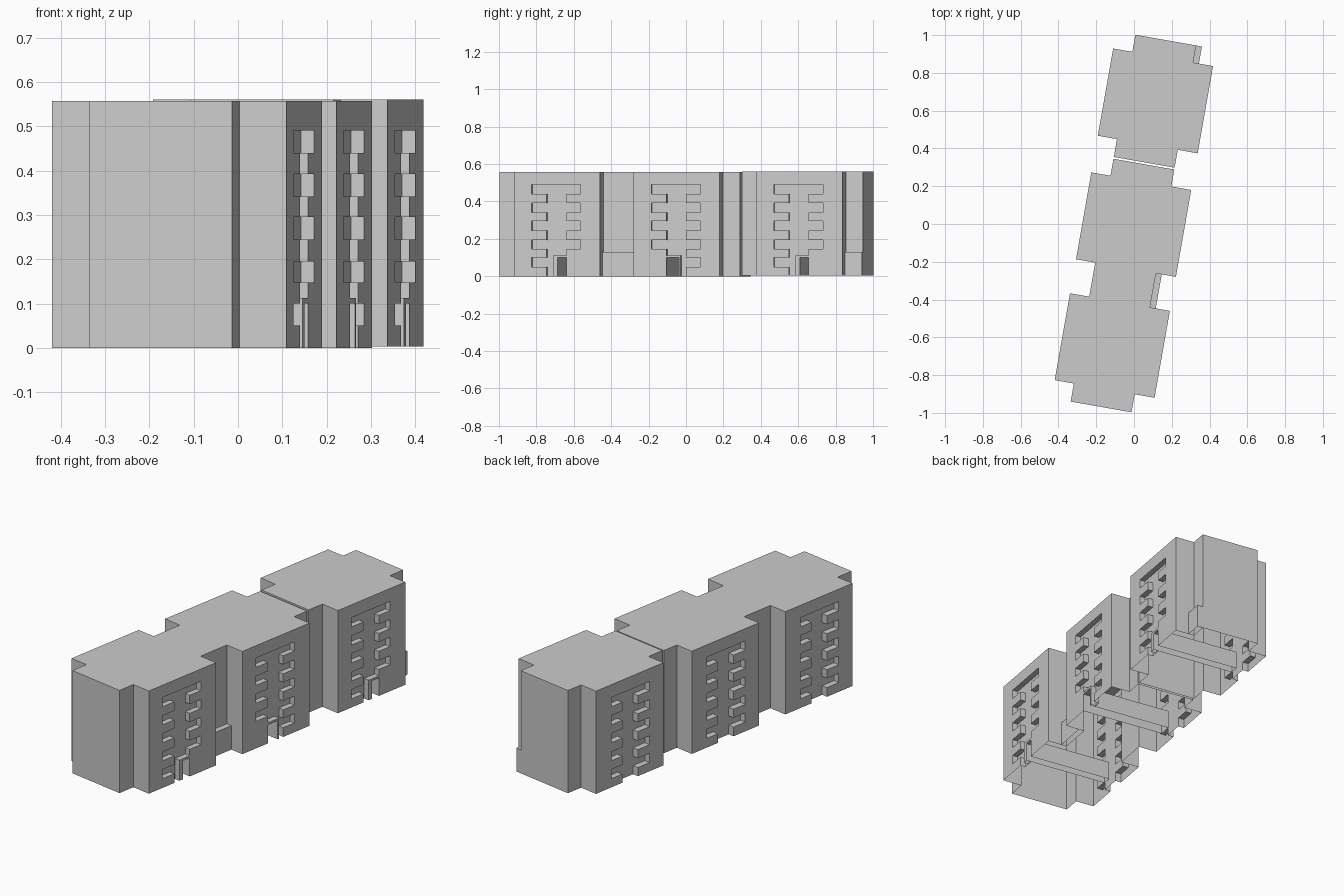
import bpy, bmesh, math
from mathutils import Matrix

if "Cube" in bpy.data.objects:
    bpy.data.objects.remove(bpy.data.objects["Cube"])

# Local frame: x across the block, y along it; whole row is turned 10 degrees
TURN = Matrix.Rotation(math.radians(-10), 4, 'Z')
FACE, DEPTH = 0.267, 0.03
ROWS = [(0.05, 0.10), (0.147, 0.195), (0.245, 0.295), (0.342, 0.392), (0.44, 0.49)]


def prism(name, pts, vec):
    """Closed prism from a planar 3D outline swept along vec."""
    bm = bmesh.new()
    face = bm.faces.new([bm.verts.new(p) for p in pts])
    ext = bmesh.ops.extrude_face_region(bm, geom=[face])
    bmesh.ops.translate(bm, vec=vec, verts=[g for g in ext['geom'] if isinstance(g, bmesh.types.BMVert)])
    bmesh.ops.recalc_face_normals(bm, faces=bm.faces)
    me = bpy.data.meshes.new(name)
    bm.to_mesh(me)
    bm.free()
    ob = bpy.data.objects.new(name, me)
    bpy.context.collection.objects.link(ob)
    return ob


def box(name, x0, x1, y0, y1, z0, z1):
    return prism(name, [(x0, y0, z0), (x1, y0, z0), (x1, y1, z0), (x0, y1, z0)], (0, 0, z1 - z0))


def recess(c, side, skip=None):
    """Stepped balcony recess cutter; skip drops the lowest bay on one end."""
    prof = []
    for end, inner, outer in ((1, 0.051, 0.128), (-1, -0.0565, -0.138)):
        part = [(inner, -0.05)]
        for i, (a, b) in enumerate(ROWS):
            if i == 0 and skip == end:
                continue
            part += [(inner, a), (outer, a), (outer, b)]
            if i < len(ROWS) - 1:
                part.append((inner, b))
        prof += part if end == 1 else part[::-1]
    x = side * (FACE - DEPTH)
    return prism("recess_cutter", [(x, c + u, z) for u, z in prof], (side * 0.1, 0, 0))


def finish(ob, open_base=True):
    """Turn the part into place and leave its base open."""
    bm = bmesh.new()
    bm.from_mesh(ob.data)
    if open_base:
        base = [f for f in bm.faces if f.normal.z < -0.9 and f.calc_center_median().z < 0.02]
        bmesh.ops.delete(bm, geom=base, context='FACES')
    bm.transform(TURN)
    bm.to_mesh(ob.data)
    bm.free()


def carve(ob, cutters):
    for c in cutters:
        c.hide_render = True
        m = ob.modifiers.new("cut", 'BOOLEAN')
        m.operation, m.solver, m.object = 'DIFFERENCE', 'EXACT', c
    dg = bpy.context.evaluated_depsgraph_get()
    me = bpy.data.meshes.new_from_object(ob.evaluated_get(dg))
    ob.modifiers.clear()
    ob.data = me
    for c in cutters:
        bpy.data.objects.remove(c)
    finish(ob)


def outline(y0, y1, bays):
    """Plan with narrow necks and wide bays."""
    right, left = [(0.16, y0)], [(-0.167, y0)]
    for a, b in bays:
        right += [(0.16, a), (FACE, a), (FACE, b), (0.16, b)]
        left += [(-0.167, a), (-0.27, a), (-0.27, b), (-0.167, b)]
    return right + [(0.16, y1), (-0.167, y1)] + left[::-1]


# Two building volumes: a double one and a separate single one
south, middle, north = (-0.887, -0.42), (-0.237, 0.23), (0.427, 0.896)
volumes = [("double_block", -0.984, 0.321, 0.0, 0.557, [(south, 1), (middle, -1)]),
           ("single_block", 0.331, 0.988, 0.003, 0.56, [(north, 1)])]

for name, y0, y1, z0, z1, bays in volumes:
    body = prism(name, [(x, y, z0) for x, y in outline(y0, y1, [b for b, _ in bays])], (0, 0, z1 - z0))
    cutters = []
    for (a, b), end in bays:
        c = (a + b) / 2
        # lowest bay is filled next to the entrance
        cutters += [recess(c, 1, end), recess(c, -1)]
        lo, hi = (0.004, 0.051) if end == 1 else (-0.0565, 0.012)
        # entrance passage
        cutters.append(box("passage_cutter", -0.2, 0.25, c + lo, c + hi, -0.05, 0.10))
        # porch frame: post and lintel
        p0, p1 = (-0.021, 0.004) if end == 1 else (0.012, 0.022)
        x0 = FACE - DEPTH
        finish(box("porch_post", x0, FACE, c + p0, c + p1, z0, 0.10))
        finish(box("porch_lintel", x0, FACE, c + min(lo, p0), c + max(hi, p1), 0.10, 0.112), False)
    carve(body, cutters)

# Low side annexes
finish(box("annex_middle", 0.16, 0.191, -0.42, -0.237, 0, 0.13))
finish(box("annex_north", 0.16, 0.191, 0.896, 0.988, 0.003, 0.13))
